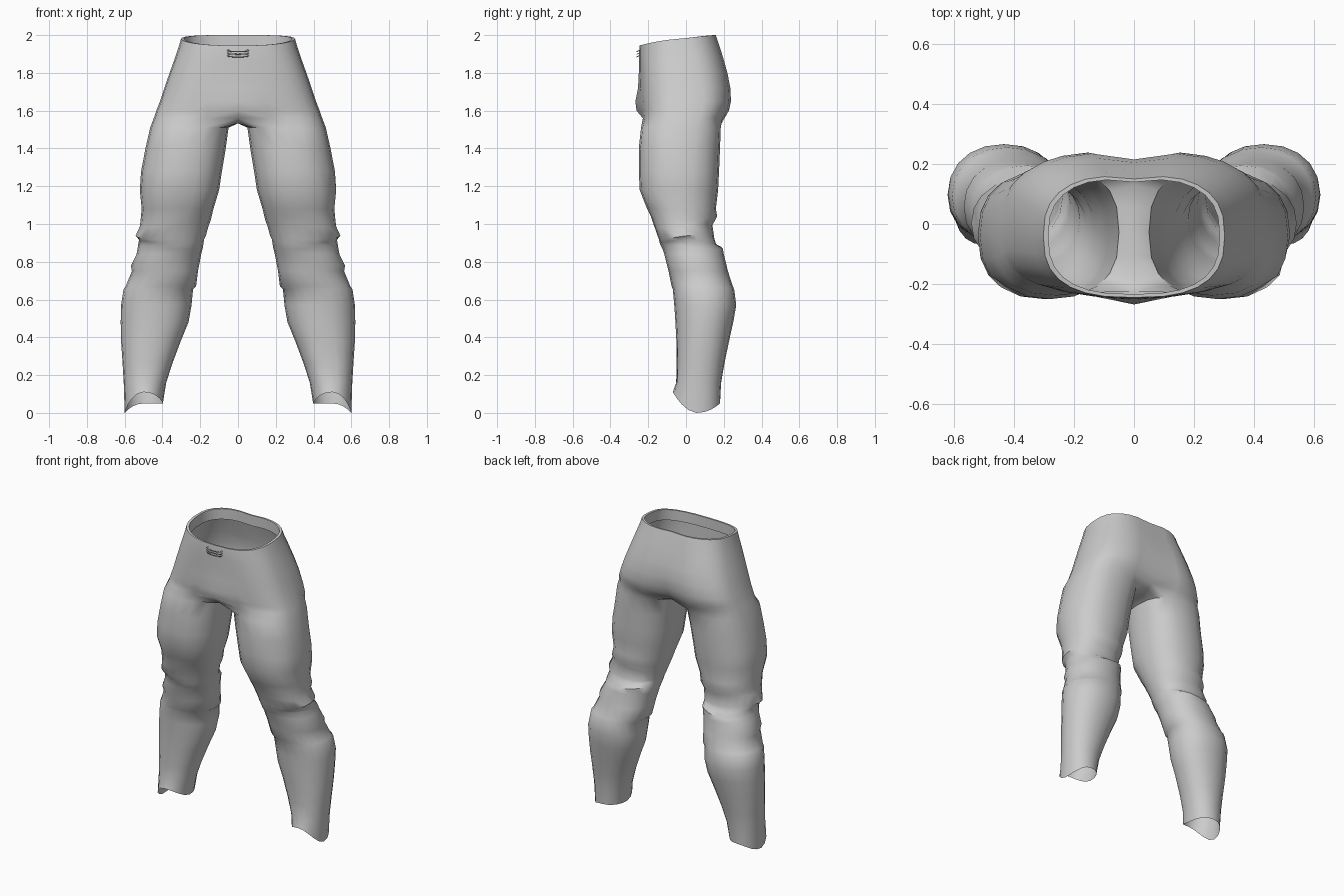
import bpy, bmesh, math
from mathutils import Vector

if "Cube" in bpy.data.objects:
    bpy.data.objects.remove(bpy.data.objects["Cube"])

N, ARC = 20, 15          # points round a leg, points round half the pelvis


def spow(v, e):
    return math.copysign(abs(v) ** e, v)


# Pelvis sections: z, half width, front y, back y, squareness, cleft, front bulge
PELVIS = [
    (2.00, .302, -.245, .165, .75, .015, 0),
    (1.96, .312, -.248, .178, .75, .015, 0),
    (1.89, .333, -.248, .200, .72, .015, 0),
    (1.80, .362, -.246, .225, .70, .02, .004),
    (1.72, .390, -.244, .240, .68, .025, .010),
    (1.65, .413, -.240, .243, .66, .035, .028),
    (1.60, .432, -.236, .232, .65, .045, .026),
    (1.56, .446, -.232, .208, .65, .04, -.01),
]
# Leg sections: z, inner x, outer x, front y, back y
LEG = [
    (1.51, .050, .465, -.238, .184), (1.40, .065, .490, -.250, .180),
    (1.28, .085, .513, -.250, .175), (1.18, .100, .520, -.245, .170),
    (1.08, .130, .510, -.206, .158), (1.03, .145, .516, -.186, .165),
    (.99, .157, .520, -.170, .140), (.93, .170, .542, -.145, .150),
    (.905, .180, .524, -.137, .160), (.875, .185, .530, -.125, .195),
    (.84, .195, .537, -.115, .200), (.78, .206, .567, -.100, .215),
    (.75, .212, .562, -.092, .222), (.67, .222, .595, -.076, .248),
    (.655, .238, .606, -.070, .255), (.57, .246, .619, -.062, .266),
    (.48, .262, .621, -.056, .250), (.38, .303, .619, -.051, .228),
    (.26, .348, .611, -.050, .203), (.16, .380, .605, -.052, .186),
    (.05, .398, .600, -.070, .180),
]


def pelvis_ring(z, w, yf, yb, e, cleft, bulge, scale=1.0):
    pts, cy, r = [], (yf + yb) / 2, (yb - yf) / 2
    for i in range(ARC):
        t = math.radians(-90 + 180 * i / (ARC - 1))
        c, s = max(math.cos(t), 0), math.sin(t)
        x = w * c ** e if 0 < i < ARC - 1 else 0
        y = cy + r * spow(s, e)
        dip = math.exp(-(x / .08) ** 2)
        y -= dip * (cleft if s > 0 else bulge)
        drop = .055 * ((1 - s) / 2) ** 1.5 * max(0, (z - 1.8) / .2)
        pts.append(Vector((x * scale, cy + (y - cy) * scale, z - drop)))
    return pts


def leg_ring(k, z, xi, xo, yf, yb):
    pts = []
    e = .78 if z > 1.45 else .85 if z > 1.1 else .92
    for i in range(N):
        t = math.radians(-126 + 18 * i)
        c, s = math.cos(t), math.sin(t)
        h = z
        if z < .1:                         # scooped hem
            h = .05 + .06 * max(-s, 0) ** 1.5 - .05 * max(c, 0) ** 2
        elif .85 < z < 1.05:               # knee creases
            h += .012 * math.sin(2 * t + k)
        pts.append(Vector(((xi + xo) / 2 + (xo - xi) / 2 * spow(c, e),
                           (yf + yb) / 2 + (yb - yf) / 2 * spow(s, e), h)))
    return pts


def bridge(bm, a, b, closed):
    n = len(a)
    for i in range(n if closed else n - 1):
        j = (i + 1) % n
        bm.faces.new((a[i], a[j], b[j], b[i]))


bm = bmesh.new()
add = lambda pts: [bm.verts.new(p) for p in pts]

# Waist lip folded inside, then pelvis down to the crotch
lip = pelvis_ring(*PELVIS[0], scale=.945)
rings = [add([p - Vector((0, 0, .07)) for p in lip]), add(lip)]
rings += [add(pelvis_ring(*p)) for p in PELVIS]
for a, b in zip(rings, rings[1:]):
    bridge(bm, a, b, False)

# Crotch strip on the centre line closes the top of the leg
top = rings[-1]
y0, y1 = top[0].co.y, top[-1].co.y
strip = add([(0, y1 + (y0 - y1) * f, 1.533) for f in (.1, .3, .5, .7, .9)])
prev = top + strip
for k, sec in enumerate(LEG):
    cur = add(leg_ring(k, *sec))
    bridge(bm, prev, cur, True)
    prev = cur

# Mirror to the other side
bmesh.ops.mirror(bm, geom=bm.verts[:] + bm.edges[:] + bm.faces[:],
                 axis='X', merge_dist=.0005)
bmesh.ops.remove_doubles(bm, verts=bm.verts[:], dist=.0005)
bmesh.ops.recalc_face_normals(bm, faces=bm.faces[:])

# Small worn dents
bm.normal_update()
for spot in ((-.32, -.23, 1.12), (.49, -.04, .29), (-.07, .2, 1.87),
             (.44, -.18, 1.28), (-.44, -.18, 1.28), (.5, -.08, 1.19)):
    v = min(bm.verts, key=lambda q: (q.co - Vector(spot)).length)
    v.co -= v.normal * .012

mesh = bpy.data.meshes.new("trousers")
bm.to_mesh(mesh)
bm.free()
trousers = bpy.data.objects.new("trousers", mesh)
bpy.context.collection.objects.link(trousers)
bpy.context.view_layer.objects.active = trousers
trousers.select_set(True)
bpy.ops.object.shade_smooth_by_angle(angle=math.radians(50))

# Drawstring loops at the front of the waist
for i, z in enumerate((1.918, 1.904, 1.890)):
    bpy.ops.mesh.primitive_torus_add(major_segments=24, minor_segments=6,
                                     major_radius=.055, minor_radius=.003,
                                     location=(0, -.25, z))
    loop = bpy.context.object
    loop.name = f"drawstring_loop_{i + 1}"
    for v in loop.data.vertices:
        x, y, h = v.co
        v.co = (x, y * .2, h + y * .1)
    bpy.ops.object.shade_smooth()
